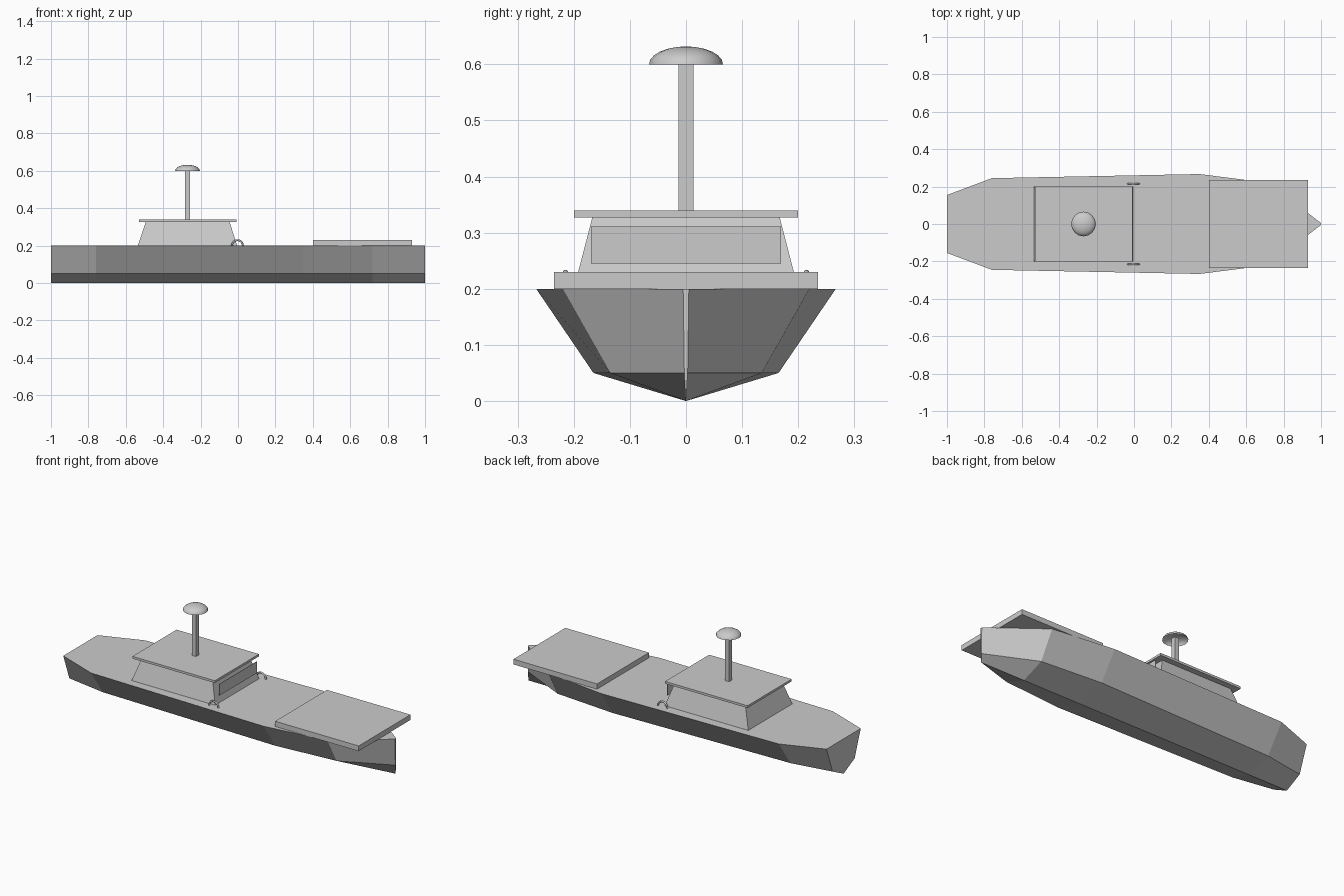
import bpy, bmesh, math
from mathutils import Matrix

cube = bpy.data.objects.get("Cube")
if cube:
    bpy.data.objects.remove(cube, do_unlink=True)

# One plain grey paint for the whole ship
grey = bpy.data.materials.new("ship_grey")
grey.use_nodes = True
grey.diffuse_color = (0.6, 0.6, 0.6, 1)
grey.node_tree.nodes["Principled BSDF"].inputs["Base Color"].default_value = (0.6, 0.6, 0.6, 1)


def finish(name, bm, smooth=False):
    bmesh.ops.recalc_face_normals(bm, faces=bm.faces)
    mesh = bpy.data.meshes.new(name)
    bm.to_mesh(mesh)
    bm.free()
    mesh.materials.append(grey)
    mesh.polygons.foreach_set("use_smooth", [smooth] * len(mesh.polygons))
    obj = bpy.data.objects.new(name, mesh)
    bpy.context.collection.objects.link(obj)
    return obj


def loft(name, rings):
    """Skin matching rings of points and cap both ends."""
    bm = bmesh.new()
    loops = [[bm.verts.new(p) for p in ring] for ring in rings]
    n = len(loops[0])
    for a, b in zip(loops, loops[1:]):
        for i in range(n):
            j = (i + 1) % n
            bm.faces.new((a[i], a[j], b[j], b[i]))
    bm.faces.new(loops[0])
    bm.faces.new(loops[-1])
    return finish(name, bm)


def rectangle(x0, x1, half_y, z):
    return [(x0, -half_y, z), (x1, -half_y, z), (x1, half_y, z), (x0, half_y, z)]


def box(name, x0, x1, half_y, z0, z1):
    return loft(name, [rectangle(x0, x1, half_y, z) for z in (z0, z1)])


# Hull: V-bottomed sections given as x, deck half width, chine half width
DECK, CHINE = 0.2, 0.05
sections = [(-1, 0.155, 0.1), (-0.76, 0.245, 0.14), (0.35, 0.267, 0.165),
            (0.72, 0.22, 0.135), (1, 0.005, 0.003)]
loft("hull", [[(x, -d, DECK), (x, -c, CHINE), (x, 0, 0), (x, c, CHINE), (x, d, DECK)]
              for x, d, c in sections])

# Raised foredeck, overhanging the bow
box("foredeck", 0.4, 0.93, 0.235, DECK, 0.23)

# Cabin with sloping walls and a flat roof
loft("cabin", [rectangle(-0.535, -0.005, 0.2, DECK), rectangle(-0.493, -0.045, 0.167, 0.327)])
box("cabin_roof", -0.53, -0.007, 0.2, 0.327, 0.34)

# Upright windscreen plate ahead of the cabin
box("windscreen", -0.001, 0.001, 0.169, 0.245, 0.311)

# Mast
MAST_X = -0.27
box("mast", MAST_X - 0.013, MAST_X + 0.013, 0.013, 0.34, 0.61)

# Radar dome: open, flattened half sphere
bm = bmesh.new()
bmesh.ops.create_uvsphere(bm, u_segments=16, v_segments=12, radius=1)
bmesh.ops.delete(bm, geom=[v for v in bm.verts if v.co.z < -0.01], context="VERTS")
bmesh.ops.transform(bm, verts=bm.verts,
                    matrix=Matrix.Translation((MAST_X, 0, 0.6)) @ Matrix.Diagonal((0.066, 0.066, 0.032, 1)))
finish("radar_dome", bm, smooth=True)

# Mooring rings half sunk in the deck on each side
for side, y in (("right", -0.215), ("left", 0.215)):
    bpy.ops.mesh.primitive_torus_add(major_segments=24, minor_segments=8, major_radius=0.029,
                                     minor_radius=0.005, location=(-0.003, y, DECK),
                                     rotation=(math.pi / 2, 0, 0))
    ring = bpy.context.object
    ring.name = side + "_mooring_ring"
    ring.data.materials.append(grey)
    bpy.ops.object.shade_smooth()
